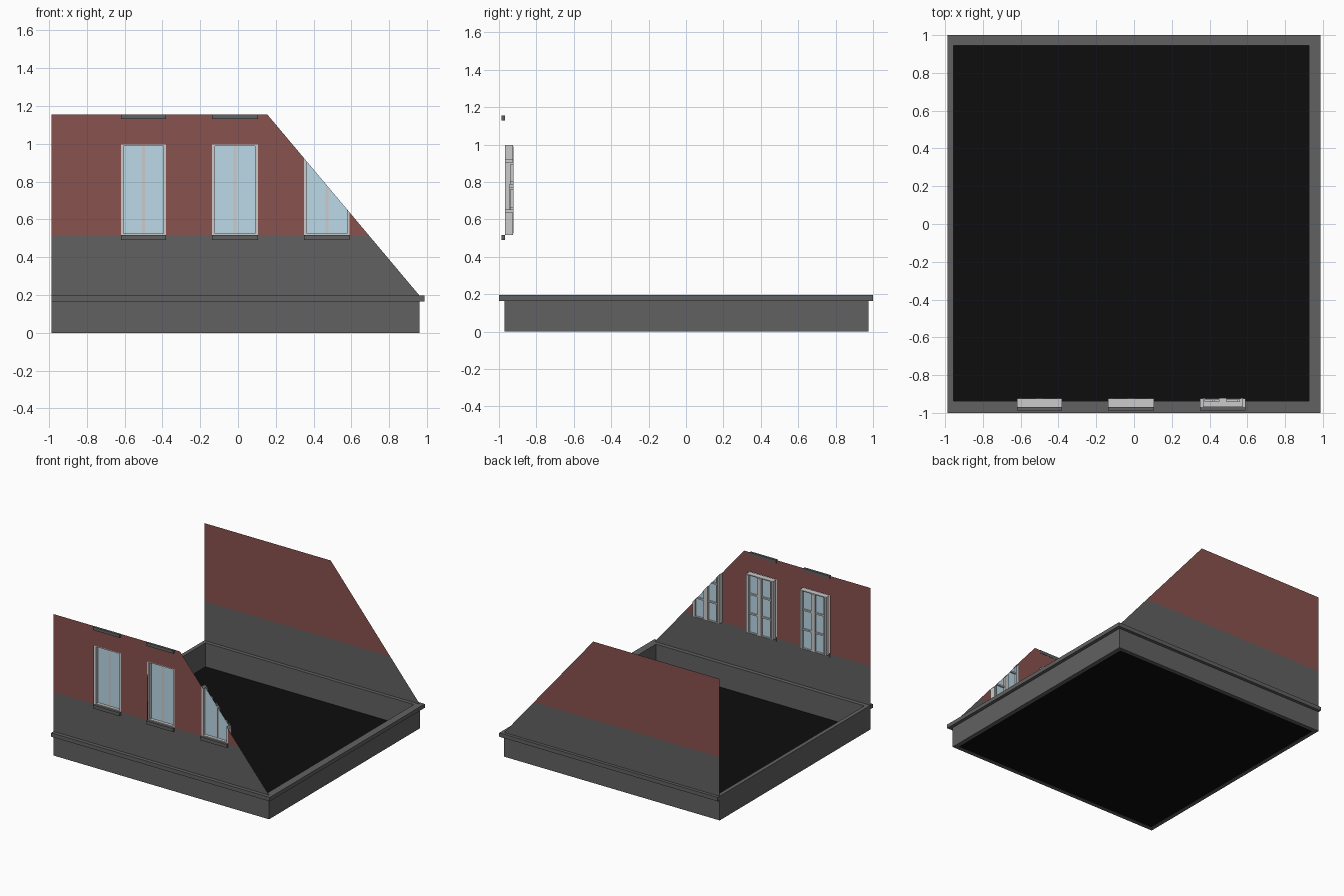
import bpy, bmesh
from mathutils import Vector

if "Cube" in bpy.data.objects:
    bpy.data.objects.remove(bpy.data.objects["Cube"])

X0, X1, TOP, RIM = -0.987, 0.96, 1.155, 0.197
SLOPE_X = 0.155           # where the sloped edge leaves the wall top
WINDOWS = [(-0.62, -0.38), (-0.137, 0.105), (0.35, 0.59)]
WZ0, WZ1 = 0.517, 0.997
slope_no = Vector((TOP - RIM, 0, X1 - SLOPE_X)).normalized()
slope_co = Vector((X1, 0, RIM))


def mat(name, col):
    m = bpy.data.materials.new(name)
    m.diffuse_color = (*col, 1)
    m.use_nodes = True
    m.node_tree.nodes["Principled BSDF"].inputs["Base Color"].default_value = m.diffuse_color
    return m


STONE = mat("dark_stone", (0.12, 0.12, 0.12))
BRICK = mat("brick", (0.25, 0.085, 0.075))
GLASS = mat("glass", (0.50, 0.70, 0.80))
BLACK = mat("black", (0.004, 0.004, 0.004))
FRAME = mat("frame", (0.6, 0.6, 0.58))


def finish(name, bm, mats):
    me = bpy.data.meshes.new(name)
    bm.to_mesh(me)
    bm.free()
    for m in mats:
        me.materials.append(m)
    ob = bpy.data.objects.new(name, me)
    bpy.context.collection.objects.link(ob)
    return ob


def add_box(bm, x0, x1, y0, y1, z0, z1, mi=0):
    vs = bmesh.ops.create_cube(bm, size=1)["verts"]
    for v in vs:
        v.co = Vector(((x0 + x1) / 2 + v.co.x * (x1 - x0),
                       (y0 + y1) / 2 + v.co.y * (y1 - y0),
                       (z0 + z1) / 2 + v.co.z * (z1 - z0)))
    for f in {f for v in vs for f in v.link_faces}:
        f.material_index = mi


def cut(bm, co, no, **kw):
    bmesh.ops.bisect_plane(bm, geom=bm.verts[:] + bm.edges[:] + bm.faces[:],
                           plane_co=co, plane_no=no, **kw)


def ring(name, outer, inner, z0, z1):
    """Rectangular frame: outer and inner are (x0, x1, y0, y1)."""
    bm = bmesh.new()

    def loop(r, z):
        return [bm.verts.new((r[i], r[j], z)) for i, j in ((0, 2), (1, 2), (1, 3), (0, 3))]
    loops = [loop(outer, z0), loop(outer, z1), loop(inner, z1), loop(inner, z0)]
    for a, b in zip(loops, loops[1:] + loops[:1]):
        for i in range(4):
            k = (i + 1) % 4
            bm.faces.new((a[i], a[k], b[k], b[i]))
    bmesh.ops.recalc_face_normals(bm, faces=bm.faces)
    return finish(name, bm, [STONE])


# Plinth, projecting cap course and floor
INNER = (-0.955, 0.927, -0.937, 0.945)
ring("plinth", (X0, X1, -0.97, 0.975), INNER, 0, 0.165)
ring("plinth_cap", (X0, 0.987, -1, 1), INNER, 0.165, RIM)
bm = bmesh.new()
bm.faces.new([bm.verts.new((INNER[i], INNER[j], 0.002))
              for i, j in ((0, 2), (1, 2), (1, 3), (0, 3))])
finish("floor", bm, [BLACK])


# Thin gable-cut walls: stone below, brick above
def wall(name, y, openings):
    bm = bmesh.new()
    bm.faces.new([bm.verts.new((x, y, z)) for x, z in
                  ((X0, RIM), (X1, RIM), (SLOPE_X, TOP), (X0, TOP))])
    cut(bm, (0, 0, WZ0), (0, 0, 1))
    if openings:
        cut(bm, (0, 0, WZ1), (0, 0, 1))
        for o in openings:
            for x in o:
                cut(bm, (x, 0, 0), (1, 0, 0))
    holes = []
    for f in bm.faces:
        c = f.calc_center_median()
        f.material_index = int(c.z > WZ0)
        if WZ0 < c.z < WZ1 and any(a < c.x < b for a, b in openings):
            holes.append(f)
    bmesh.ops.delete(bm, geom=holes, context="FACES")
    if y > 0:
        bmesh.ops.reverse_faces(bm, faces=bm.faces)
    finish(name, bm, [STONE, BRICK])


wall("front_wall", -0.97, WINDOWS)
wall("back_wall", 0.975, [])

# Windows: deep frame, two glazed sashes with bars, clipped by the slope
for n, (a, b) in enumerate(WINDOWS, 1):
    bm = bmesh.new()
    t, mid = 0.014, (a + b) / 2
    yf, yb = -0.968, -0.925
    add_box(bm, a, a + t, yf, yb, WZ0, WZ1)
    add_box(bm, b - t, b, yf, yb, WZ0, WZ1)
    add_box(bm, a + t, b - t, yf, yb, WZ0, WZ0 + 0.008)
    add_box(bm, a + t, b - t, yf, yb, WZ1 - 0.008, WZ1)
    add_box(bm, a + t, b - t, -0.943, -0.940, WZ0 + 0.008, WZ1 - 0.008, 1)
    add_box(bm, mid - 0.008, mid + 0.008, -0.945, -0.922, WZ0 + 0.008, WZ1 - 0.008)
    for x0, x1 in ((a + t, mid - 0.008), (mid + 0.008, b - t)):
        add_box(bm, x0, x0 + 0.01, -0.940, -0.922, WZ0 + 0.008, WZ1 - 0.008)
        add_box(bm, x1 - 0.01, x1, -0.940, -0.922, WZ0 + 0.008, WZ1 - 0.008)
        for k in (1, 2):
            z = WZ0 + (WZ1 - WZ0) * k / 3
            add_box(bm, x0 + 0.01, x1 - 0.01, -0.940, -0.928, z - 0.006, z + 0.006)
    cut(bm, slope_co, slope_no, clear_outer=True)
    finish(f"window_{n}", bm, [FRAME, GLASS])

    # Sill below, lintel above where the wall is tall enough
    bm = bmesh.new()
    add_box(bm, a, b, -0.987, -0.968, 0.49, WZ0)
    finish(f"sill_{n}", bm, [STONE])
    if b < SLOPE_X:
        bm = bmesh.new()
        add_box(bm, a, b, -0.987, -0.968, 1.13, TOP)
        finish(f"lintel_{n}", bm, [STONE])
